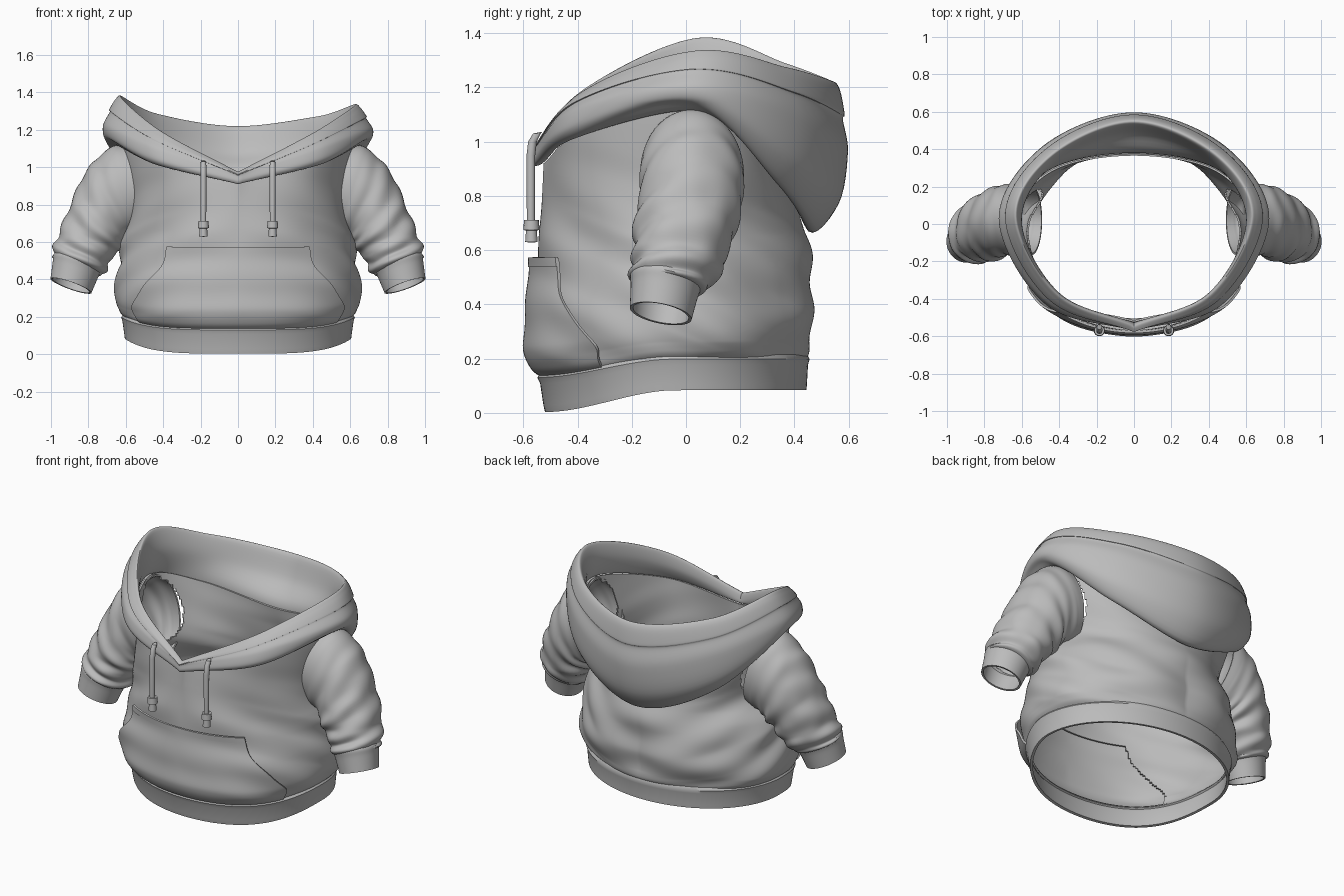
import bpy, bmesh
from math import sin, cos, pi, floor
from mathutils import Vector, noise

if "Cube" in bpy.data.objects:
    bpy.data.objects.remove(bpy.data.objects["Cube"], do_unlink=True)

GREY = (0.5, 0.5, 0.5, 1)
cloth = bpy.data.materials.new("grey cloth")
cloth.use_nodes = True
cloth.diffuse_color = GREY
cloth.node_tree.nodes["Principled BSDF"].inputs["Base Color"].default_value = GREY


def spline(pts, t, closed=False):
    """Catmull-Rom point at t, counted in control points."""
    n = len(pts)
    i = floor(t) if closed else min(int(t), n - 2)
    f = t - i

    def get(k):
        if closed:
            return pts[k % n]
        if k < 0:
            return 2 * pts[0] - pts[1]
        return pts[k] if k < n else 2 * pts[-1] - pts[-2]
    a, b, c, d = (get(i + k) for k in (-1, 0, 1, 2))
    return 0.5 * (2 * b + f * (c - a) + f * f * (2 * a - 5 * b + 4 * c - d)
                  + f ** 3 * (3 * b - a - 3 * c + d))


def steps(lo, hi, n):
    return [lo + (hi - lo) * k / n for k in range(n + 1)]


def outward(p):
    return Vector((p.x, p.y, 0)).normalized()


def sheet(name, rows, closed=False, thick=0.0, cut=None):
    """Skin a list of point rows, mirror it across x and give it thickness."""
    bm = bmesh.new()
    grid = [[bm.verts.new(p) for p in row] for row in rows]
    for i, (r0, r1) in enumerate(zip(grid, grid[1:])):
        n = len(r0)
        for j in range(n if closed else n - 1):
            k = (j + 1) % n
            if not (cut and cut(i, j, r0[j].co)):
                bm.faces.new((r0[j], r0[k], r1[k], r1[j]))
    loose = [v for v in bm.verts if not v.link_faces]
    bmesh.ops.delete(bm, geom=loose, context='VERTS')
    bmesh.ops.recalc_face_normals(bm, faces=bm.faces[:])
    me = bpy.data.meshes.new(name)
    bm.to_mesh(me)
    bm.free()
    ob = bpy.data.objects.new(name, me)
    bpy.context.collection.objects.link(ob)
    me.materials.append(cloth)
    mirror = ob.modifiers.new("mirror", 'MIRROR')
    mirror.merge_threshold = 0.0005
    if thick:
        solid = ob.modifiers.new("thickness", 'SOLIDIFY')
        solid.thickness = thick
        solid.offset = 0
    bpy.ops.object.select_all(action='DESELECT')
    ob.select_set(True)
    bpy.context.view_layer.objects.active = ob
    bpy.ops.object.convert(target='MESH')
    bpy.ops.object.shade_smooth_by_angle(angle=0.8)
    return ob


# Hood stations from front to back: neck, inside, rim, bulge, lower fold
stations = [[Vector(p) for p in s] for s in (
    ((0, -.53, .92), (0, -.53, .945), (0, -.545, .975), (0, -.57, .95), (0, -.56, .91)),
    ((.42, -.4, 1.02), (.4, -.37, 1.1), (.41, -.37, 1.19), (.47, -.42, 1.11), (.45, -.42, 1.02)),
    ((.63, .02, 1.12), (.6, .02, 1.25), (.625, .04, 1.375), (.72, .03, 1.23), (.69, .02, 1.14)),
    ((.45, .29, 1.03), (.41, .34, 1.17), (.43, .365, 1.28), (.48, .42, 1.08), (.44, .34, .84)),
    ((0, .38, .95), (0, .48, 1.08), (0, .535, 1.21), (0, .597, .96), (0, .45, .67)))]
stations.append([Vector((-p.x, p.y, p.z)) for p in stations[3]])


def hood_key(i, t):
    return spline([s[i] for s in stations], t)


def hood_profile(t):
    neck, inside, rim, bulge, fold = (hood_key(i, t) for i in range(5))
    out = outward(rim)
    lip = rim + out * 0.03 - Vector((0, 0, .012))
    step = min(0.007, (lip - bulge).length * 0.12)
    casing = lip.lerp(bulge, .4) + out * step
    seam = lip.lerp(bulge, .5) - out * step * 0.3
    belly = bulge.lerp(fold, .65) + out * (bulge - fold).length * .19
    keys = [neck, inside, rim, lip, casing, seam, bulge, belly, fold]
    return [spline(keys, k / 6, True) for k in range(6 * len(keys))]


hood = sheet("hood", [hood_profile(t) for t in steps(0, 4, 72)], closed=True)
# The hood sags a little on the left
for v in hood.data.vertices:
    if v.co.x > 0 and v.co.z > 1.14:
        v.co.z -= .2 * (v.co.z - 1.14) * (v.co.x / .65) ** 2

# Torso levels: height, half width, front y, back y
levels = [(.13, .6, -.525, .437), (.17, .635, -.55, .45), (.25, .655, -.565, .455),
          (.4, .64, -.555, .455), (.55, .605, -.54, .445), (.75, .565, -.53, .41)]


def ring_point(level, t):
    z, rx, front, back = level
    phi = t * pi / 4
    mid, ry = (front + back) / 2, (back - front) / 2
    w = 1 - cos(min(phi, pi / 2))
    lift = .08 * w * w * (3 - 2 * w) * max(0, 1 - z / .8)
    x = 0 if t in (0, 4) else rx * sin(phi)
    return Vector((x, mid - ry * cos(phi), z + lift))


def torso_point(t, s):
    neck = hood_key(0, t)
    keys = [ring_point(lv, t) for lv in levels] + [neck - outward(neck) * .01]
    p = spline(keys, s)
    # Slanted cloth folds, strongest at the back and sides
    strength = .008 + .035 * min(1, t / 2.5)
    strength *= min(1, s / 1.5) * min(1, (6 - s) / 1.5)
    slant = Vector((p.x * 2.5, p.y * 2.5, p.z * 7 + p.y * 3))
    push = outward(p) * noise.noise(slant) * strength
    if t in (0, 4):
        push.x = 0
    return p + push


# Front pouch outline, narrowing upward along slanted hand openings
pouch_reach = [1.28, 1.28, 1.08, .86, .8]


def reach_at(s):
    return spline(pouch_reach, max(0, s - 1) * 4 / 3.15)


COLS, ROWS = 144, 102


def torso_opening(i, j, p):
    """Armholes, and the part of the wall that the pouch replaces."""
    s, t = i * 6 / ROWS, j * 4 / COLS
    arm = p.x > .35 and ((p.y - .02) / .16) ** 2 + ((p.z - .9) / .19) ** 2 < 1
    return arm or (.5 < s < 3.9 and t < reach_at(s) - .1)


sheet("torso", [[torso_point(t, s) for t in steps(0, 4, COLS)] for s in steps(0, 6, ROWS)],
      thick=.01, cut=torso_opening)

# Waistband with a rolled upper seam
band = [(.005, .597, -.512, .436), (.03, .6, -.518, .438), (.11, .61, -.53, .442),
        (.13, .617, -.54, .448), (.145, .607, -.53, .44)]
sheet("waistband", [[ring_point(lv, t) for t in steps(0, 4, 72)] for lv in band], thick=.016)


def pouch_row(s, puff):
    reach = reach_at(s)
    row = []
    for u in steps(0, 1, 30):
        p = torso_point(u * reach, s)
        row.append(p + Vector((0, -1, 0)).lerp(outward(p), u) * puff)
        if u == 0:
            row[-1].x = 0
    return row


sheet("front_pouch", [pouch_row(s, .002 + .03 * min(1, (s - .3) / 1.6) ** .7)
                      for s in steps(.3, 4.1, 34)], thick=.012)
sheet("pouch_top_hem", [pouch_row(s, .036) for s in steps(3.93, 4.13, 4)], thick=.012)

# Sleeve rings: centre, half vector across, half depth, drop of the back side
sleeve = [((.548, .02, .89), (.055, 0, .225), .182, 0),
          ((.605, .022, .875), (.078, 0, .225), .187, 0),
          ((.69, .02, .81), (.1, 0, .185), .185, 0),
          ((.755, 0, .695), (.135, 0, .12), .18, 0),
          ((.815, -.025, .575), (.14, 0, .06), .165, .015),
          ((.85, -.06, .49), (.135, 0, .05), .14, .02),
          ((.86, -.075, .465), (.11, 0, .04), .112, .02)]
cuff = [((.852, -.07, .505), (.11, 0, .04), .115, .02),
        ((.858, -.073, .49), (.123, 0, .04), .126, .02),
        ((.87, -.08, .45), (.115, 0, .04), .118, .02),
        ((.893, -.093, .367), (.104, 0, .036), .108, .02)]


def tube_ring(keys, s, fold=0.0):
    centre, across = (spline([Vector(k[i]) for k in keys], s) for i in (0, 1))
    depth, drop = (spline([k[i] for k in keys], s) for i in (2, 3))
    side = Vector((0, depth, -drop))
    ring = []
    for k in range(48):
        a = k * 2 * pi / 48
        wave = (.7 * sin(s * 7 + 2 * sin(a + .6))
                + 1.4 * noise.noise((cos(a) * 1.5, sin(a) * 1.5, s * 2)))
        ring.append(centre + (across * cos(a) + side * sin(a)) * (1 + fold * wave))
    return ring


sheet("sleeves", [tube_ring(sleeve, s, .055 * max(0, min(1, (s - 1) / 2)) * min(1, (6 - s) * 2))
                  for s in steps(0, 6, 80)], closed=True, thick=.01)
sheet("cuffs", [tube_ring(cuff, s) for s in steps(0, 3, 18)], closed=True, thick=.012)


# Drawstrings: cord, eyelet and stepped end
def lathe(path):
    """Rings of x-y circles given as (y, z, radius)."""
    return [[Vector((.185 + r * cos(k * pi / 8), y + r * sin(k * pi / 8), z))
             for k in range(16)] for y, z, r in path]


sheet("drawstring_cords", lathe([(-.535, 1.035, .004), (-.55, 1.03, .014), (-.566, 1.0, .016),
                                 (-.572, .95, .016), (-.572, .7, .015)]), closed=True)
sheet("drawstring_ends", lathe([(-.57, .712, .001), (-.57, .712, .027), (-.57, .675, .03),
                                (-.57, .672, .02), (-.57, .63, .023), (-.57, .628, .001)]),
      closed=True)
